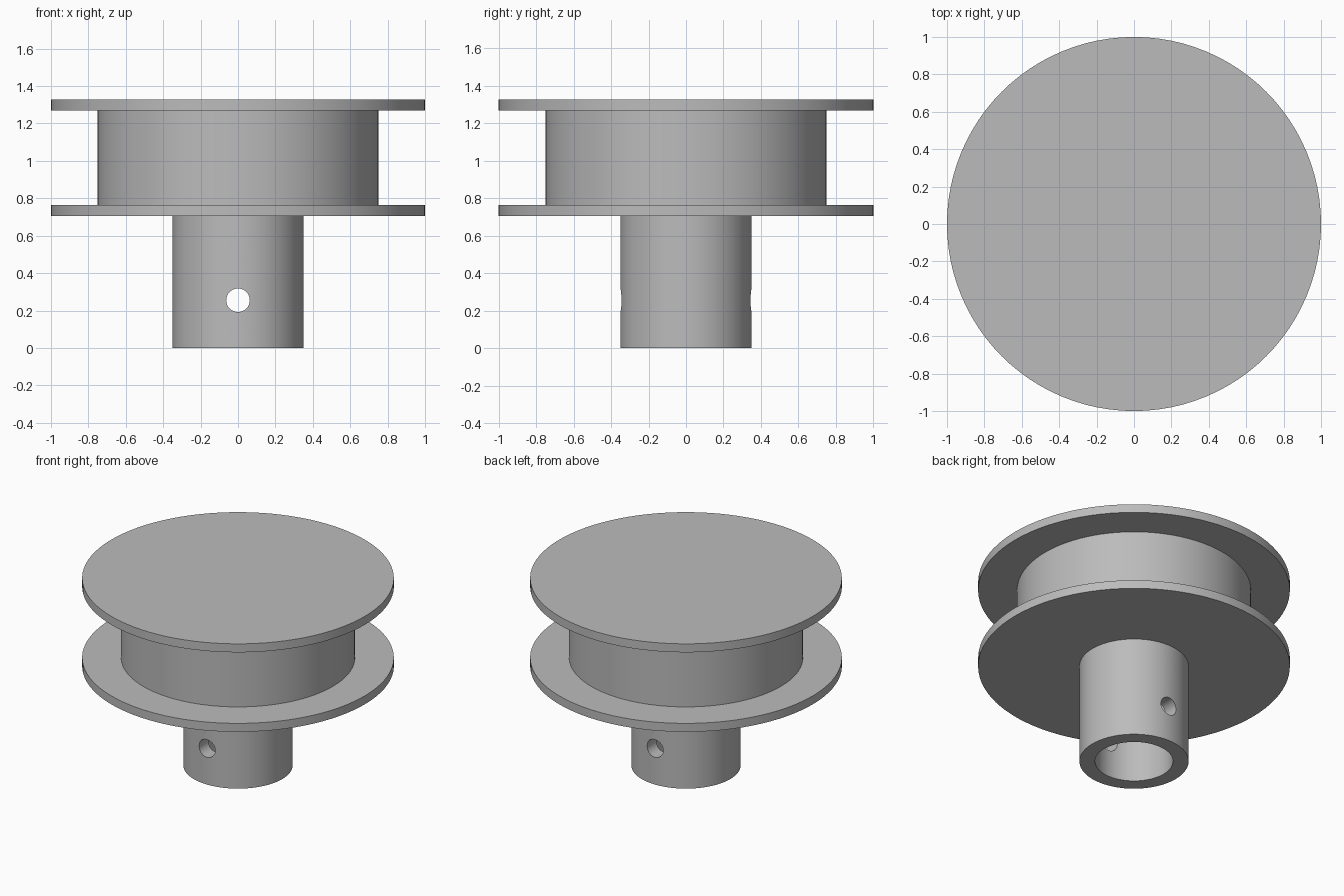
import bpy, bmesh, math
from mathutils import Matrix

cube = bpy.data.objects.get("Cube")
if cube:
    bpy.data.objects.remove(cube, do_unlink=True)

SEGMENTS = 96
FLANGE_R, HUB_R, STEM_R, BORE_R = 1.0, 0.75, 0.35, 0.25
STEM_TOP, FLANGE_T, TOP = 0.705, 0.06, 1.328
PIN_R, PIN_Z = 0.063, 0.255

grey = bpy.data.materials.new("plain grey")
grey.use_nodes = True
colour = (0.5, 0.5, 0.5, 1)
grey.diffuse_color = colour
grey.node_tree.nodes["Principled BSDF"].inputs["Base Color"].default_value = colour


def add_object(name, bm):
    mesh = bpy.data.meshes.new(name)
    bm.to_mesh(mesh)
    bm.free()
    obj = bpy.data.objects.new(name, mesh)
    bpy.context.collection.objects.link(obj)
    mesh.materials.append(grey)
    return obj


def lathe(name, profile):
    """Turn an (r, z) profile around the z axis."""
    bm = bmesh.new()
    verts = [bm.verts.new((r, 0, z)) for r, z in profile]
    edges = [bm.edges.new(pair) for pair in zip(verts, verts[1:])]
    bmesh.ops.spin(bm, geom=verts + edges, cent=(0, 0, 0), axis=(0, 0, 1),
                   angle=math.tau, steps=SEGMENTS, use_merge=True)
    bmesh.ops.remove_doubles(bm, verts=bm.verts, dist=1e-4)
    bmesh.ops.recalc_face_normals(bm, faces=bm.faces)
    return add_object(name, bm)


# Flanged spool with its hollow stem, turned as one piece
spool = lathe("spool_and_stem", [
    (0, STEM_TOP), (BORE_R, STEM_TOP), (BORE_R, 0), (STEM_R, 0),
    (STEM_R, STEM_TOP), (FLANGE_R, STEM_TOP),
    (FLANGE_R, STEM_TOP + FLANGE_T), (HUB_R, STEM_TOP + FLANGE_T),
    (HUB_R, TOP - FLANGE_T), (FLANGE_R, TOP - FLANGE_T),
    (FLANGE_R, TOP), (0, TOP),
])

# Pin hole drilled front to back through the stem
bm = bmesh.new()
bmesh.ops.create_cone(bm, cap_ends=True, segments=32, radius1=PIN_R, radius2=PIN_R,
                      depth=1, matrix=Matrix.Translation((0, 0, PIN_Z))
                      @ Matrix.Rotation(math.pi / 2, 4, "X"))
drill = add_object("pin_hole_cutter", bm)
drill.hide_render = True
drill.hide_viewport = True
cut = spool.modifiers.new("pin_hole", "BOOLEAN")
cut.operation = "DIFFERENCE"
cut.solver = "EXACT"
cut.object = drill

# Apply the cut, drop the cutter, then smooth the round walls
bpy.context.view_layer.objects.active = spool
spool.select_set(True)
bpy.ops.object.modifier_apply(modifier=cut.name)
bpy.data.objects.remove(drill, do_unlink=True)
bpy.ops.object.shade_smooth_by_angle(angle=math.radians(30))
